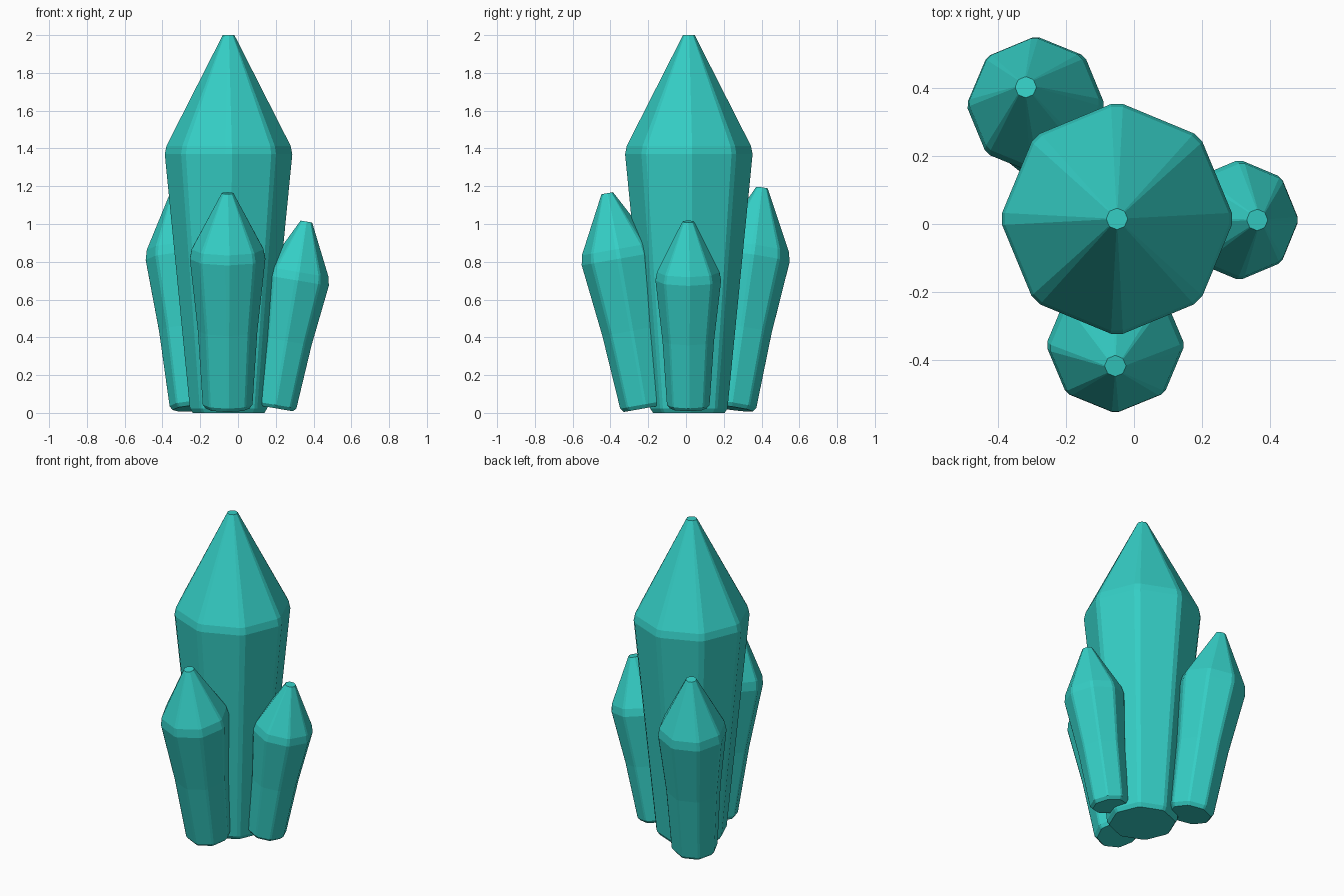
import bpy, bmesh
from math import cos, sin, radians
from mathutils import Vector

if "Cube" in bpy.data.objects:
    bpy.data.objects.remove(bpy.data.objects["Cube"])

mat = bpy.data.materials.new("teal_crystal")
mat.diffuse_color = (0.035, 0.62, 0.56, 1)
mat.use_nodes = True
mat.node_tree.nodes["Principled BSDF"].inputs["Base Color"].default_value = mat.diffuse_color


def crystal(name, base, tip, profile):
    """Octagonal crystal with chamfered edges; profile = (radius, fraction of length)."""
    base, tip = Vector(base), Vector(tip)
    axis = tip - base
    rot = Vector((0, 0, 1)).rotation_difference(axis)
    bm = bmesh.new()
    rings = []
    for r, t in profile:
        ring = []
        for k in range(8):
            for off in (-3, 3):  # narrow chamfer on each corner
                a = radians(45 * k + off)
                p = Vector((r * cos(a), r * sin(a), t * axis.length))
                ring.append(bm.verts.new(base + rot @ p))
        rings.append(ring)
    for lo, hi in zip(rings, rings[1:]):
        for i in range(16):
            j = (i + 1) % 16
            bm.faces.new((lo[i], lo[j], hi[j], hi[i]))
    bm.faces.new(rings[0][::-1])
    bm.faces.new(rings[-1])
    mesh = bpy.data.meshes.new(name)
    bm.to_mesh(mesh)
    bm.free()
    mesh.materials.append(mat)
    bpy.context.collection.objects.link(bpy.data.objects.new(name, mesh))


# Large upright crystal
crystal("main_crystal", (-0.05, 0.015, 0), (-0.05, 0.015, 2),
        [(0.19, 0), (0.205, 0.012), (0.338, 0.685), (0.329, 0.707), (0.031, 1)])


def small_profile(base_r, r, shoulder):
    return [(base_r - 0.015, 0), (base_r, 0.018), ((base_r + r) * 0.475, 0.36),
            (r, shoulder - 0.015), (r * 0.95, shoulder + 0.03), (0.031, 1)]


# Three smaller crystals leaning outward
crystal("front_crystal", (-0.055, -0.215, 0.025), (-0.055, -0.417, 1.163),
        small_profile(0.132, 0.2, 0.71))
crystal("right_crystal", (0.195, 0.012, 0.025), (0.362, 0.012, 1.013),
        small_profile(0.113, 0.174, 0.7))
crystal("back_left_crystal", (-0.227, 0.237, 0.025), (-0.318, 0.402, 1.192),
        small_profile(0.134, 0.2, 0.7))
